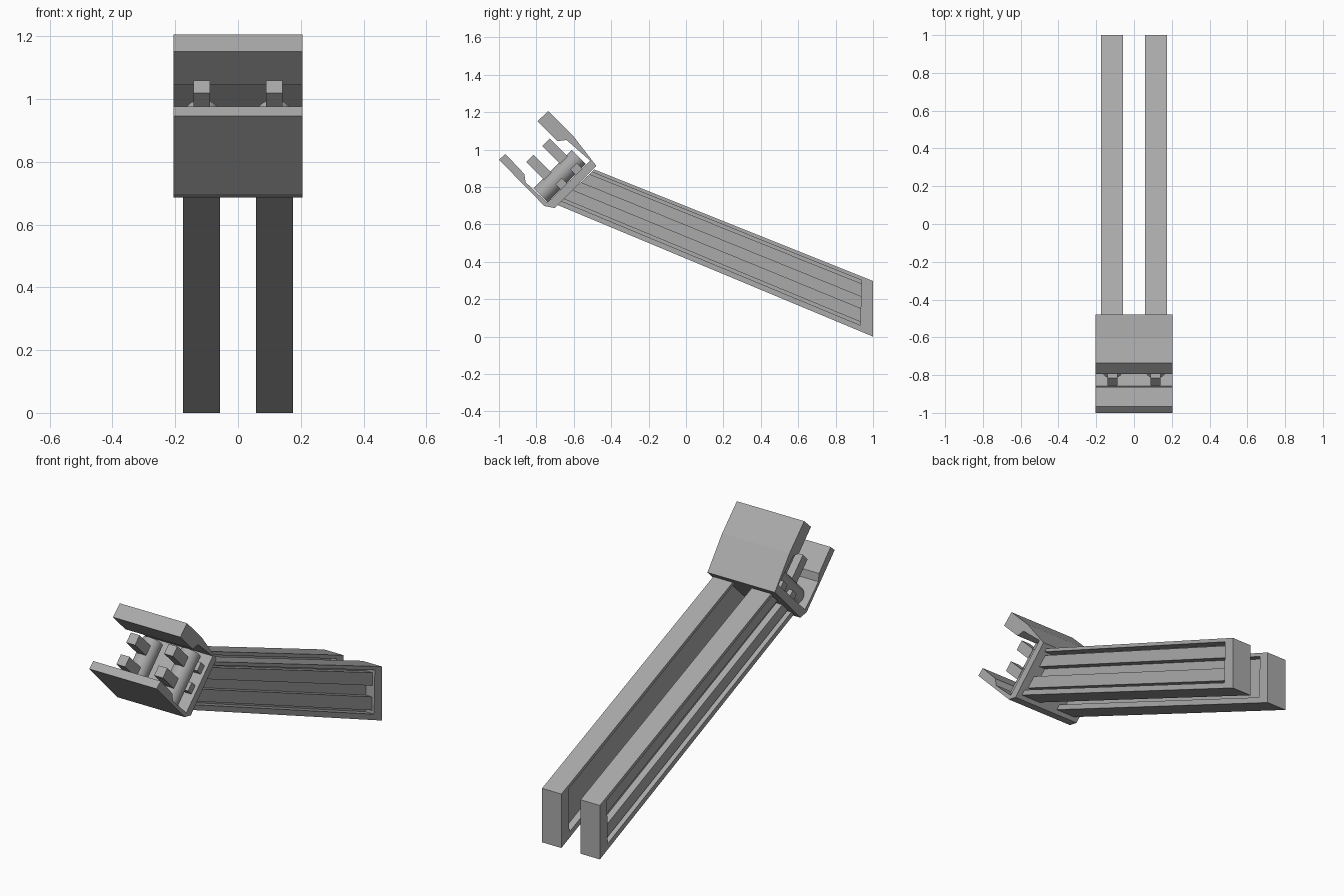
import bpy, bmesh, math
from mathutils import Matrix, Vector

cube = bpy.data.objects.get("Cube")
if cube:
    bpy.data.objects.remove(cube, do_unlink=True)

grey = bpy.data.materials.new("plain grey")
grey.use_nodes = True
colour = (0.4, 0.4, 0.4, 1)
grey.diffuse_color = colour
grey.node_tree.nodes["Principled BSDF"].inputs["Base Color"].default_value = colour


def finish(name, bm):
    bmesh.ops.recalc_face_normals(bm, faces=bm.faces)
    mesh = bpy.data.meshes.new(name)
    bm.to_mesh(mesh)
    bm.free()
    mesh.materials.append(grey)
    obj = bpy.data.objects.new(name, mesh)
    bpy.context.collection.objects.link(obj)
    return obj


def prism(name, profile, x0, x1):
    """Extrude a side profile of (y, z) points from x0 to x1."""
    bm = bmesh.new()
    face = bm.faces.new([bm.verts.new((x0, y, z)) for y, z in profile])
    grown = bmesh.ops.extrude_face_region(bm, geom=[face])["geom"]
    verts = [v for v in grown if isinstance(v, bmesh.types.BMVert)]
    bmesh.ops.translate(bm, verts=verts, vec=(x1 - x0, 0, 0))
    return finish(name, bm)


# Head shell: back plate with an upper and a lower jaw
prism("head_shell", [
    (-.479, .912), (-.607, 1.078), (-.735, 1.206), (-.794, 1.152),
    (-.687, 1.045), (-.639, 1.051), (-.512, .94), (-.742, .716),
    (-.82, .789), (-.858, .826), (-.864, .869), (-.965, .976),
    (-1, .946), (-.757, .698), (-.703, .687)], -.205, .205)

# Tilted head frame: local x sideways, y across the jaws, z out of the mouth
s = math.sqrt(.5)
centre = Vector((0, -.676, .858))
head = Matrix(((1, 0, 0, 0), (0, s, -s, centre.y), (0, s, s, centre.z), (0, 0, 0, 1)))


def head_box(name, x, v0, v1, u0, u1, width):
    bm = bmesh.new()
    bmesh.ops.create_cube(bm, size=1)
    bmesh.ops.scale(bm, vec=(width, v1 - v0, u1 - u0), verts=bm.verts)
    bmesh.ops.translate(bm, vec=(x, (v0 + v1) / 2, (u0 + u1) / 2), verts=bm.verts)
    bmesh.ops.transform(bm, matrix=head, verts=bm.verts)
    finish(name, bm)


def head_roller(name, x):
    bm = bmesh.new()
    bmesh.ops.create_cone(bm, cap_ends=True, segments=28, radius1=.053, radius2=.053,
                          depth=.29, matrix=Matrix.Rotation(math.pi / 2, 4, "X"))
    bmesh.ops.translate(bm, vec=(x, 0, 0), verts=bm.verts)
    bmesh.ops.transform(bm, matrix=head, verts=bm.verts)
    obj = finish(name, bm)
    bpy.ops.object.select_all(action="DESELECT")
    obj.select_set(True)
    bpy.context.view_layer.objects.active = obj
    bpy.ops.object.shade_smooth_by_angle(angle=math.radians(35))


# Leg side outline: bottom and top corners at the head end and at the foot
head_low, head_high = Vector((-.69, .705)), Vector((-.49, .893))
foot_low, foot_high = Vector((1, 0)), Vector((1, .297))


def leg_point(along, up):
    return head_low.lerp(head_high, up).lerp(foot_low.lerp(foot_high, up), along)


def leg_part(name, side, up0, up1, x0, x1, a0=0, a1=1):
    corners = [leg_point(a0, up0), leg_point(a1, up0), leg_point(a1, up1), leg_point(a0, up1)]
    prism(name, [tuple(c) for c in corners], side * x0, side * x1)


for label, side in (("left", 1), ("right", -1)):
    # Leg: framed channel with ribs on the outer face
    leg_part(label + "_leg_top_flange", side, .93, 1, .058, .176)
    leg_part(label + "_leg_bottom_flange", side, 0, .11, .058, .176)
    leg_part(label + "_leg_foot", side, .11, .93, .058, .176, .959, 1)
    leg_part(label + "_leg_web", side, .11, .93, .095, .125, 0, .959)
    leg_part(label + "_leg_upper_rib", side, .63, .87, .125, .162, 0, .959)
    leg_part(label + "_leg_lower_rib", side, .17, .42, .125, .162, 0, .959)

    # Mouth fittings: roller with two prongs and two small tabs
    x = side * .115
    head_roller(label + "_roller", x)
    for place, v in (("upper", .077), ("lower", -.045)):
        head_box(f"{label}_{place}_prong", x, v - .028, v + .028, 0, .18, .053)
    for place, v in (("upper", .09), ("lower", -.023)):
        head_box(f"{label}_{place}_tab", side * .155, v - .024, v + .024, -.058, -.015, .06)
